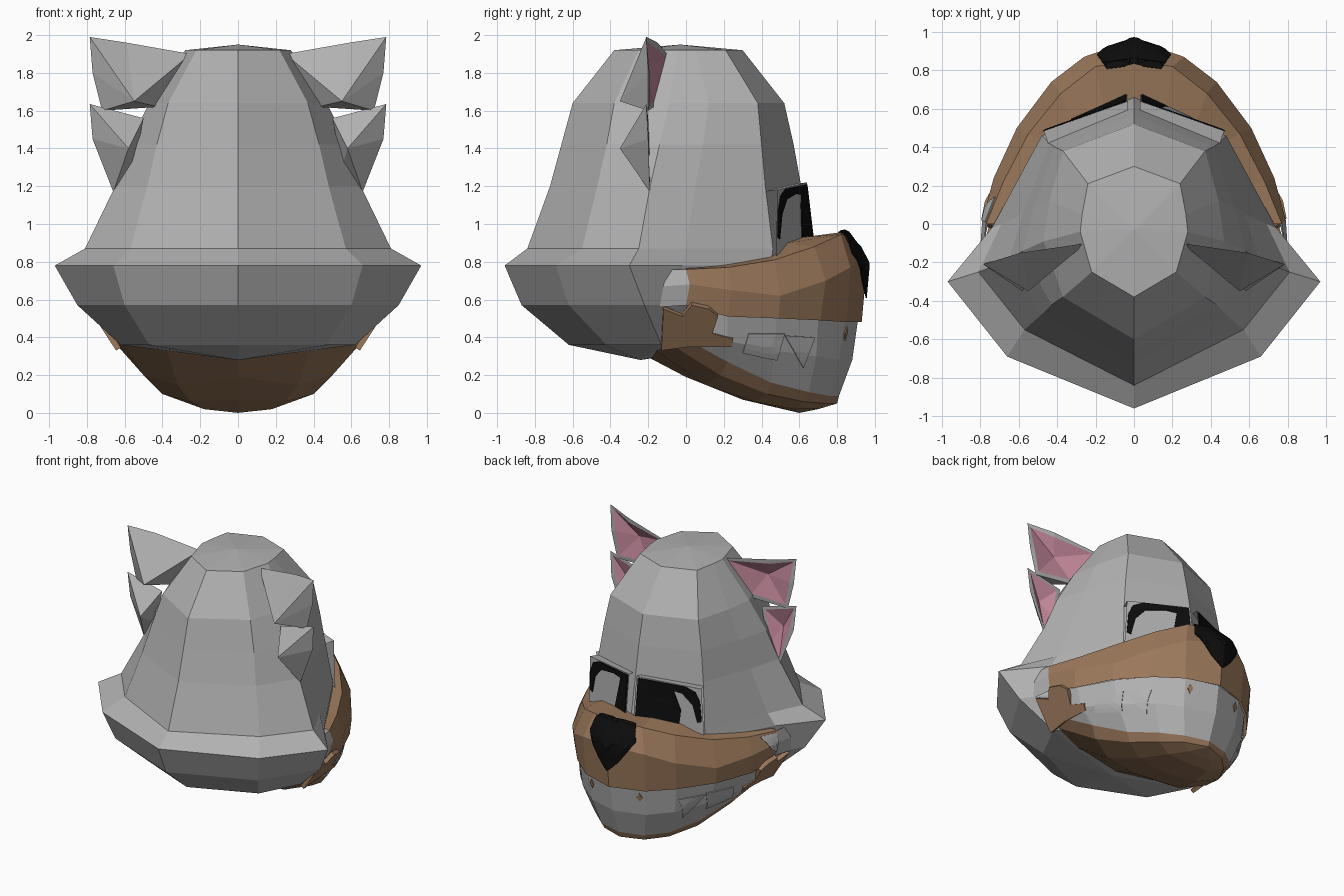
import bpy, bmesh
from mathutils import Vector
from mathutils.bvhtree import BVHTree

cube = bpy.data.objects.get("Cube")
if cube:
    bpy.data.objects.remove(cube)


def material(name, r, g, b):
    m = bpy.data.materials.new(name)
    m.use_nodes = True
    m.diffuse_color = (r, g, b, 1)
    m.node_tree.nodes["Principled BSDF"].inputs["Base Color"].default_value = (r, g, b, 1)
    return m


GREY = material("fur grey", .44, .44, .44)
BROWN = material("muzzle brown", .33, .19, .105)
PINK = material("ear pink", .58, .26, .345)
BLACK = material("black", .004, .004, .004)


def finish(name, bm, mats, thickness=0):
    """Turn a bmesh into a flat-shaded object."""
    me = bpy.data.meshes.new(name)
    bm.to_mesh(me)
    bm.free()
    for m in mats:
        me.materials.append(m)
    ob = bpy.data.objects.new(name, me)
    bpy.context.collection.objects.link(ob)
    if thickness:
        mod = ob.modifiers.new("thickness", "SOLIDIFY")
        mod.thickness = thickness


def loft(name, rows, mats, cap_top=None, cap_bottom=None, rule=None):
    """Bridge rows of half outlines (x >= 0), then mirror them across x."""
    bm = bmesh.new()
    grid = [[bm.verts.new(p) for p in row] for row in rows]
    for i, (a, b) in enumerate(zip(grid, grid[1:])):
        for j in range(len(a) - 1):
            f = bm.faces.new((a[j], a[j + 1], b[j + 1], b[j]))
            f.material_index = rule(i) if rule else 0
    for point, row in ((cap_top, grid[0]), (cap_bottom, grid[-1])):
        if point:
            c = bm.verts.new(point)
            for j in range(len(row) - 1):
                bm.faces.new((c, row[j], row[j + 1]))
    bmesh.ops.mirror(bm, geom=bm.verts[:] + bm.edges[:] + bm.faces[:], axis='X', merge_dist=.0005)
    bmesh.ops.remove_doubles(bm, verts=bm.verts[:], dist=.0005)
    bmesh.ops.recalc_face_normals(bm, faces=bm.faces[:])
    tree = BVHTree.FromBMesh(bm)
    finish(name, bm, mats)
    return tree


def decal(name, outline, axis, tree, offset, mat, thickness=.006, sides=(1, -1)):
    """Lay a flat outline onto a surface, projected along one axis."""
    k = 'XYZ'.index(axis)
    out = Vector([float(i == k) for i in range(3)])
    for s in sides:
        bm = bmesh.new()
        pts = [(u, v)[:k] + (3,) + (u, v)[k:] for u, v in outline]
        bm.faces.new([bm.verts.new(p) for p in pts])
        bmesh.ops.triangulate(bm, faces=bm.faces[:])
        bmesh.ops.subdivide_edges(bm, edges=bm.edges[:], cuts=3, use_grid_fill=True)
        for v in bm.verts:
            centred = abs(v.co.x) < .001
            hit, n, _, _ = tree.ray_cast(v.co, -out)
            if hit is None:
                v.co -= out * 2.15
                hit, n, _, _ = tree.find_nearest(v.co)
            if n.dot(out) < 0:
                n = -n
            v.co = hit + n * offset
            if centred:
                v.co.x = 0
        bm.normal_update()
        flip = [f for f in bm.faces if f.normal.dot(out) < 0]
        bmesh.ops.reverse_faces(bm, faces=flip)
        if s < 0:
            for v in bm.verts:
                v.co.x *= -1
            bmesh.ops.reverse_faces(bm, faces=bm.faces[:])
        finish(("left_" if s > 0 else "right_") + name, bm, [mat], thickness)


# Head shell with flared collar
def ring(z, *pts):
    return [(x, y, z) for x, y in pts]


loft("head_shell", [
    ring(1.92, (0, .30), (.24, .21), (.27, .05), (.28, -.04), (.22, -.25), (0, -.38)),
    ring(1.64, (0, .52), (.37, .38), (.44, .12), (.47, -.09), (.37, -.38), (0, -.60)),
    ring(1.42, (0, .57), (.41, .40), (.52, .09), (.58, -.14), (.43, -.42), (0, -.66)),
    ring(1.20, (0, .61), (.44, .42), (.58, .05), (.65, -.19), (.48, -.47), (0, -.72)),
    ring(.87, (0, .67), (.48, .46), (.69, 0), (.81, -.25), (.57, -.55), (0, -.84)),
    ring(.78, (0, .66), (.48, .45), (.74, -.02), (.97, -.30), (.66, -.69), (0, -.96)),
    ring(.57, (0, .55), (.45, .35), (.70, -.02), (.85, -.22), (.60, -.62), (0, -.87)),
    ring(.36, (0, .25), (.40, .15), (.52, 0), (.62, -.13), (.47, -.42), (0, -.62)),
], [GREY], cap_top=(0, -.03, 1.95), cap_bottom=(0, -.24, .28))

# Upper muzzle
muzzle = loft("upper_muzzle", [
    [(.68, 0, .77), (.58, .2, .79), (.46, .42, .83), (.33, .54, .90), (.16, .62, .93), (0, .64, .93)],
    [(.77, 0, .76), (.68, .22, .77), (.55, .47, .81), (.38, .68, .88), (.2, .82, .945), (0, .85, .96)],
    [(.79, .02, .68), (.73, .24, .65), (.61, .5, .62), (.43, .74, .70), (.26, .87, .77), (0, .96, .81)],
    [(.76, 0, .57), (.72, .22, .51), (.6, .49, .50), (.42, .71, .49), (.25, .85, .48), (0, .93, .48)],
], [BROWN])

# Grey cheeks joining the muzzle to the collar
loft("cheeks", [
    [(.77, 0, .76), (.79, .02, .68), (.76, 0, .57)],
    [(.78, -.10, .76), (.80, -.12, .67), (.79, -.14, .56)],
], [GREY])
decal("cheek_patch", [(.01, .60), (.01, .75), (.14, .75), (.08, .65)], 'X', muzzle, .007, GREY,
      sides=(-1,))

# Lower jaw: grey sides, brown rim and underside
jaw = loft("lower_jaw", [
    [(.74, 0, .56), (.70, .22, .52), (.58, .48, .51), (.41, .70, .50), (.24, .84, .49), (0, .91, .49)],
    [(.72, 0, .46), (.66, .22, .38), (.54, .47, .33), (.39, .69, .30), (.23, .81, .28), (0, .88, .28)],
    [(.66, .02, .38), (.56, .22, .27), (.44, .45, .16), (.32, .65, .11), (.18, .76, .09), (0, .81, .09)],
    [(.62, -.14, .40), (.5, .18, .2), (.40, .43, .10), (.29, .62, .06), (.17, .74, .05), (0, .80, .05)],
    [(.38, -.19, .35), (.32, .1, .15), (.25, .36, .06), (.18, .58, .02), (.1, .7, .02), (0, .8, .05)],
    [(0, -.21, .30), (0, 0, .19), (0, .3, .07), (0, .6, 0), (0, .7, .02), (0, .8, .05)],
], [GREY, BROWN], rule=lambda i: 0 if i < 2 else 1)


# Ears: faceted cones with a sunken pink front
def ear(name, outline, back):
    for s in (1, -1):
        bm = bmesh.new()
        vs = [bm.verts.new((x * s, y, z)) for x, y, z in outline]
        tip = bm.verts.new((back[0] * s, back[1], back[2]))
        front = bm.faces.new(vs)
        for a, b in zip(vs, vs[1:] + vs[:1]):
            bm.faces.new((b, a, tip))
        bmesh.ops.recalc_face_normals(bm, faces=bm.faces[:])
        bmesh.ops.inset_individual(bm, faces=[front], thickness=.035)
        front.material_index = 1
        bmesh.ops.poke(bm, faces=[front], offset=-.05)
        finish(("left_" if s > 0 else "right_") + name, bm, [GREY, PINK])


ear("upper_ear", [(.25, -.10, 1.90), (.59, -.15, 1.96), (.785, -.21, 1.99), (.77, -.20, 1.80),
                  (.72, -.20, 1.60), (.42, -.17, 1.62)], (.55, -.35, 1.65))
ear("lower_ear", [(.50, -.20, 1.56), (.785, -.21, 1.635), (.77, -.20, 1.45),
                  (.66, -.19, 1.17), (.55, -.19, 1.30)], (.58, -.35, 1.40))

# Eyes: upright plates, black lash arches and pupils
eyes = loft("eye_plates", [
    [(.03, .56, 1.21), (.44, .40, 1.17)],
    [(.03, .64, 1.22), (.47, .485, 1.18)],
    [(.03, .685, .84), (.485, .475, .82)],
], [GREY])
decal("eye_arch", [(.47, .93), (.46, 1.08), (.43, 1.15), (.36, 1.185), (.04, 1.21), (.04, 1.15),
                   (.2, 1.16), (.34, 1.13), (.41, 1.05), (.44, .92)], 'Y', eyes, .007, BLACK)
decal("pupil", [(.04, .86), (.04, 1.17), (.12, 1.17), (.18, .86)], 'Y', eyes, .007, BLACK, sides=(1,))
decal("pupil", [(.04, .86), (.04, 1.17), (.28, 1.15), (.33, 1.0), (.32, .86)], 'Y', eyes, .007,
      BLACK, sides=(-1,))

# Nose front and top, whisker dots
decal("nose_front", [(0, .61), (.08, .69), (.19, .84), (.16, .945), (0, .96)], 'Y', muzzle, .016, BLACK)
decal("nose_top", [(0, .84), (.05, .82), (.14, .81), (.17, .85), (.12, .9), (0, .9)], 'Z', muzzle,
      .012, BLACK)
decal("whisker_dot", [(.18, .42), (.20, .385), (.22, .42), (.20, .455)], 'Y', jaw, .008, BROWN)

# Mouth side panels
decal("mouth_panel", [(.33, .42), (.52, .42), (.48, .28), (.30, .32)], 'X', jaw, .008, GREY)
decal("mouth_wedge", [(.52, .41), (.68, .40), (.62, .24)], 'X', jaw, .008, GREY)

# Jaw hinge straps, leaning with the side of the jaw
hinge = [(-.13, .33), (-.12, .55), (-.02, .51), (.03, .57), (.12, .55), (.17, .51),
         (.14, .42), (.25, .39), (.24, .35), (.02, .35)]
for side, label in ((1, "left"), (-1, "right")):
    bm = bmesh.new()
    face = bm.faces.new([bm.verts.new((side * (.665 - .05 * (y + .13) + .65 * (z - .36)), y, z))
                         for y, z in hinge])
    bm.normal_update()
    if face.normal.x * side < 0:
        face.normal_flip()
    bmesh.ops.triangulate(bm, faces=bm.faces[:])
    finish(label + "_hinge_strap", bm, [BROWN], .03)
